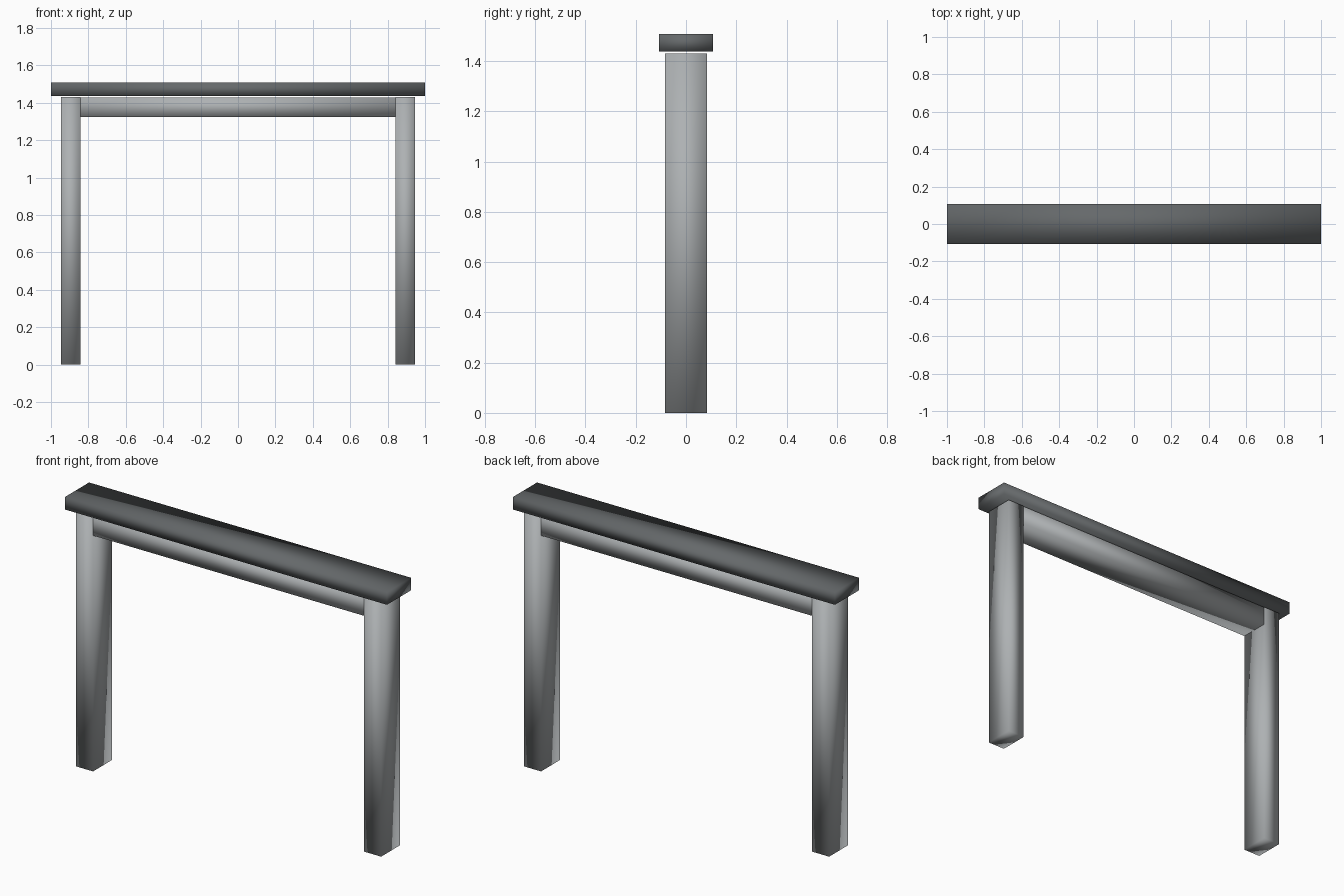
import bpy

default = bpy.data.objects.get("Cube")
if default:
    bpy.data.objects.remove(default, do_unlink=True)


def make_material(name, color):
    mat = bpy.data.materials.new(name)
    mat.use_nodes = True
    mat.diffuse_color = color
    mat.node_tree.nodes["Principled BSDF"].inputs["Base Color"].default_value = color
    return mat


def make_box(name, low, high, mat):
    """Smooth-shaded box between two opposite corners."""
    bpy.ops.mesh.primitive_cube_add(size=1)
    box = bpy.context.object
    box.name = name
    for v in box.data.vertices:
        v.co = [h if c > 0 else l for c, l, h in zip(v.co, low, high)]
    box.data.materials.append(mat)
    bpy.ops.object.shade_smooth()
    return box


light_grey = make_material("light grey", (0.42, 0.44, 0.45, 1))
dark_grey = make_material("dark grey", (0.13, 0.14, 0.145, 1))

LEG_IN, LEG_OUT = 0.842, 0.947
DEPTH = 0.083
LEG_TOP = 1.43

# Legs
make_box("left_leg", (LEG_IN, -DEPTH, 0), (LEG_OUT, DEPTH, LEG_TOP), light_grey)
make_box("right_leg", (-LEG_OUT, -DEPTH, 0), (-LEG_IN, DEPTH, LEG_TOP), light_grey)

# Cross beam, running into both legs just inside their faces
inset = 0.001
make_box("cross_beam", (-LEG_OUT + inset, -DEPTH + inset, 1.323),
         (LEG_OUT - inset, DEPTH - inset, LEG_TOP - inset), light_grey)

# Top slab, floating just above the frame
make_box("top_slab", (-1, -0.107, 1.437), (1, 0.107, 1.507), dark_grey)
